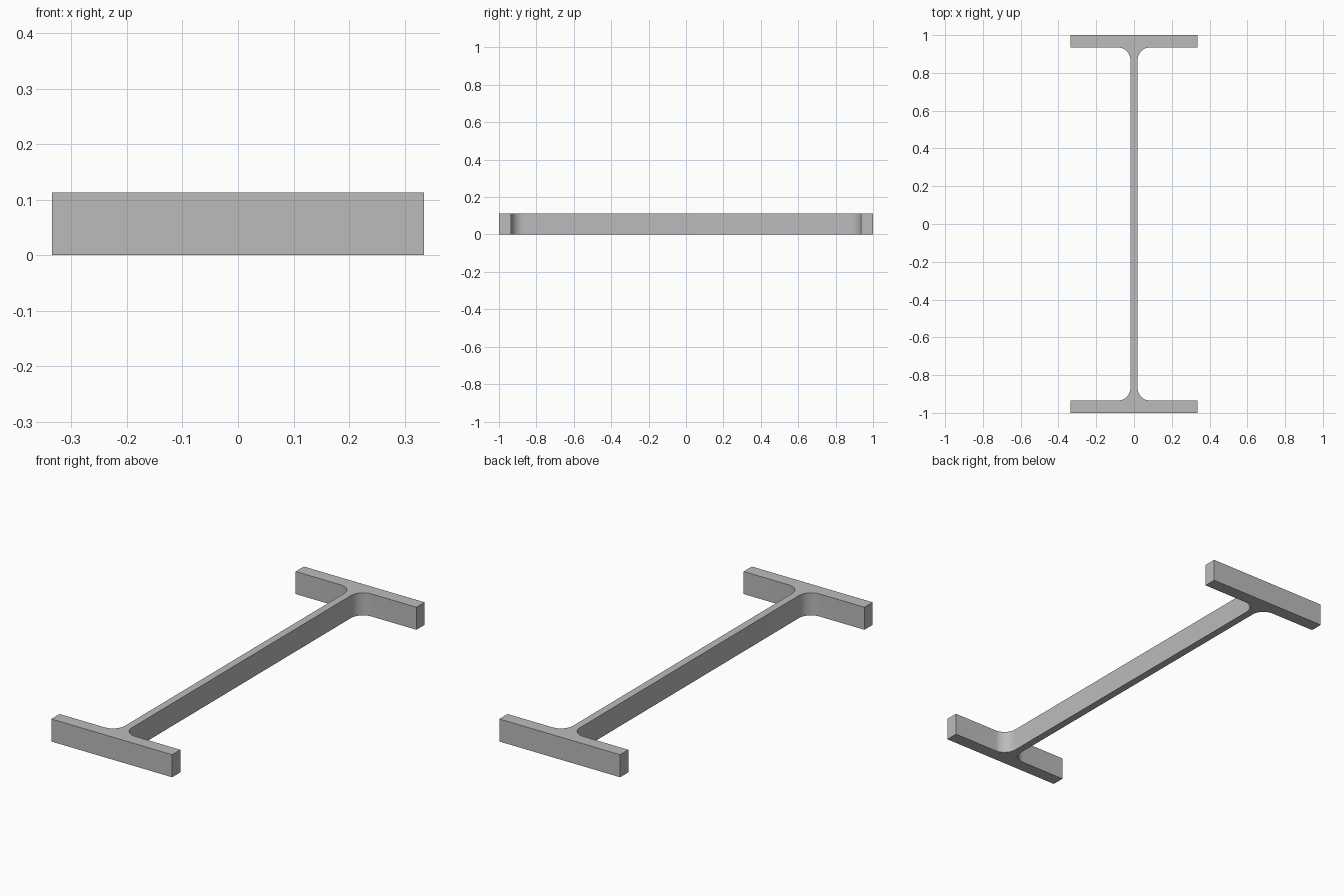
import bpy, bmesh, math

cube = bpy.data.objects.get("Cube")
if cube:
    bpy.data.objects.remove(cube, do_unlink=True)

# Section sizes
HALF_WIDTH, HALF_DEPTH, LENGTH = 0.335, 1.0, 0.113
FLANGE, HALF_WEB, FILLET = 0.065, 0.019, 0.067
STEPS = 12

steel = bpy.data.materials.new("grey steel")
steel.use_nodes = True
colour = (0.5, 0.5, 0.5, 1)
steel.diffuse_color = colour
steel.node_tree.nodes["Principled BSDF"].inputs["Base Color"].default_value = colour

# Quarter outline: flange corner, flange inner edge, rounded root into the web
inner = HALF_DEPTH - FLANGE
quarter = [(HALF_WIDTH, HALF_DEPTH), (HALF_WIDTH, inner)]
for i in range(STEPS + 1):
    a = math.pi / 2 * (1 + i / STEPS)
    quarter.append((HALF_WEB + FILLET + FILLET * math.cos(a),
                    inner - FILLET + FILLET * math.sin(a)))

# Mirror the quarter into the full outline, then extrude it
right = quarter + [(x, -y) for x, y in reversed(quarter)]
outline = right + [(-x, y) for x, y in reversed(right)]
bm = bmesh.new()
base = bm.faces.new([bm.verts.new((x, y, 0)) for x, y in outline])
top = bmesh.ops.extrude_face_region(bm, geom=[base], use_keep_orig=True)["geom"]
bmesh.ops.translate(bm, vec=(0, 0, LENGTH),
                    verts=[v for v in top if isinstance(v, bmesh.types.BMVert)])
bmesh.ops.recalc_face_normals(bm, faces=bm.faces)

mesh = bpy.data.meshes.new("i_beam")
bm.to_mesh(mesh)
bm.free()
mesh.materials.append(steel)
beam = bpy.data.objects.new("i_beam", mesh)
bpy.context.collection.objects.link(beam)

# Smooth the fillets, keep the corners sharp
bpy.context.view_layer.objects.active = beam
beam.select_set(True)
bpy.ops.object.shade_smooth_by_angle(angle=math.radians(30))
